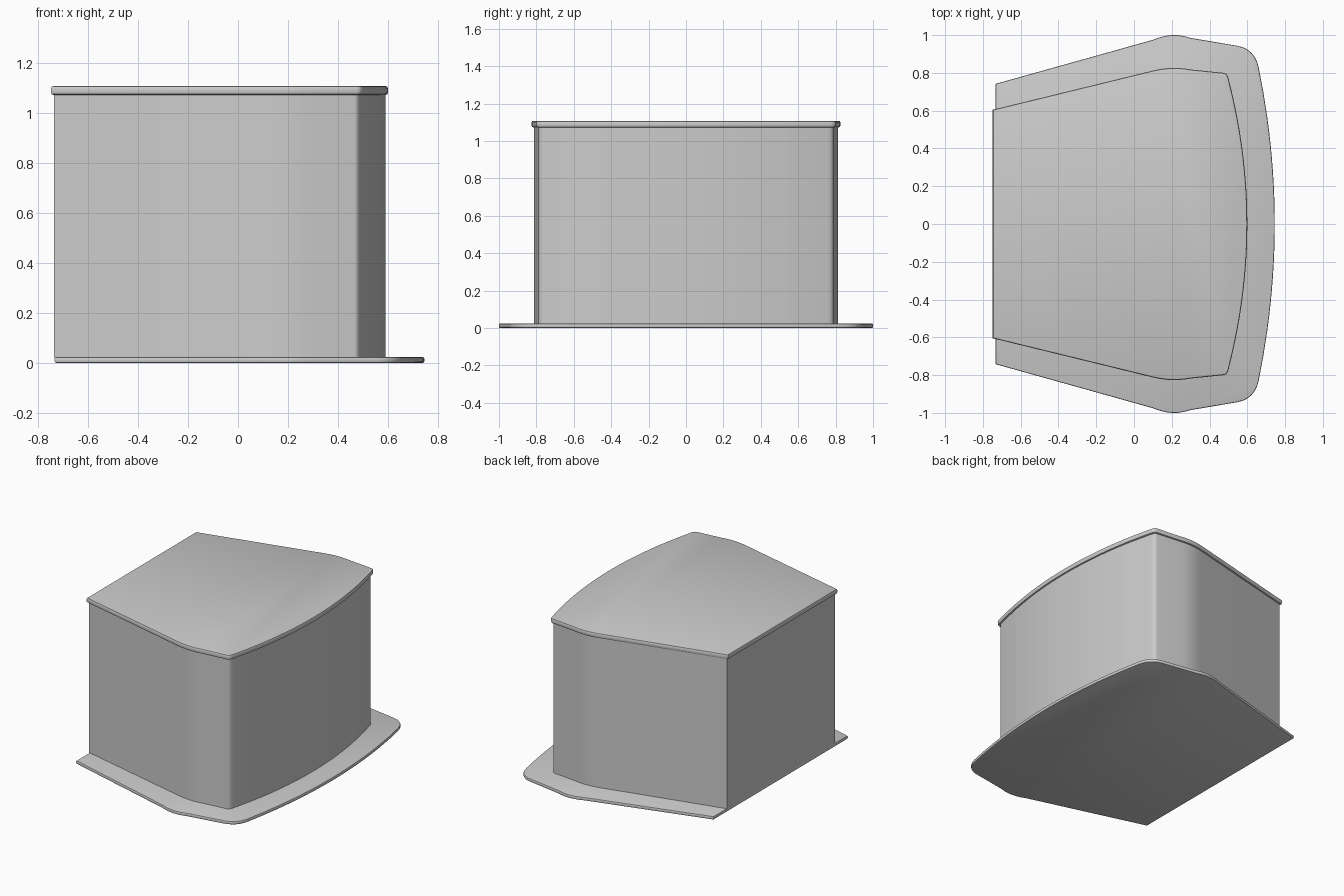
import bpy
import math

if "Cube" in bpy.data.objects:
    bpy.data.objects.remove(bpy.data.objects["Cube"])

SEAM = 0.56  # half width of the curved front panel


def bezier(a, c, b, n=6):
    """Soft corner from a to b, pulled towards c."""
    return [tuple((1 - t)**2 * a[k] + 2 * t * (1 - t) * c[k] + t * t * b[k] for k in (0, 1))
            for t in (i / n for i in range(n + 1))]


def outline(back, apex, corner, nose):
    """Counter-clockwise plan: back corner, soft apex, round corner, bowed front; mirrored in y."""
    half = [back] + bezier(*apex) + bezier(*corner)
    cx, cy = half[-1]
    bow = (nose - cx) / cy**2
    ys = [(cy + SEAM) / 2] + [SEAM * (1 - i / 8) for i in range(9)]
    half += [(nose - bow * y * y, y) for y in ys]
    return [(x, -y) for x, y in half] + half[-2::-1]


def make(name, verts, faces, bevel=0):
    mesh = bpy.data.meshes.new(name)
    mesh.from_pydata(verts, [], faces)
    ob = bpy.data.objects.new(name, mesh)
    bpy.context.collection.objects.link(ob)
    bpy.ops.object.select_all(action='DESELECT')
    ob.select_set(True)
    bpy.context.view_layer.objects.active = ob
    if bevel:
        m = ob.modifiers.new("rim", 'BEVEL')
        m.width, m.segments = bevel, 2
        m.limit_method, m.angle_limit = 'ANGLE', math.radians(80)
        bpy.ops.object.modifier_apply(modifier="rim")
    bpy.ops.object.shade_smooth_by_angle(angle=math.radians(28))
    return ob


def rise(pts, z0, z1, closed):
    n = len(pts)
    verts = [(x, y, z) for z in (z0, z1) for x, y in pts]
    faces = [(i, (i + 1) % n, (i + 1) % n + n, i + n) for i in range(n if closed else n - 1)]
    return verts, faces


def plate(name, pts, z0, z1, bevel):
    verts, faces = rise(pts, z0, z1, True)
    n = len(pts)
    faces += [tuple(range(n - 1, -1, -1)), tuple(range(n, 2 * n))]
    return make(name, verts, faces, bevel)


# Wide base plate
plate("base_plate", outline((-0.733, 0.742),
      ((0.1, 0.975), (0.2, 1.02), (0.3, 0.985)),
      ((0.55, 0.943), (0.64, 0.925), (0.66, 0.83)), 0.745), 0, 0.024, 0.007)

# Top plate
plate("top_plate", outline((-0.748, 0.605),
      ((0.1, 0.812), (0.2, 0.837), (0.3, 0.818)),
      ((0.475, 0.80), (0.495, 0.798), (0.502, 0.765)), 0.60), 1.072, 1.108, 0.010)

# Body walls, split at the seams into wrap-around sides and a bowed front panel
body = outline((-0.735, 0.597),
               ((0.1, 0.80), (0.2, 0.825), (0.3, 0.806)),
               ((0.465, 0.788), (0.484, 0.786), (0.491, 0.755)), 0.59)
front = [i for i, (x, y) in enumerate(body) if x > 0.5 and abs(y) <= SEAM + 1e-6]
first, last = front[0], front[-1]
make("front_panel", *rise(body[first:last + 1], 0.022, 1.074, False))
make("side_walls", *rise(body[last:] + body[:first + 1], 0.022, 1.074, False))
